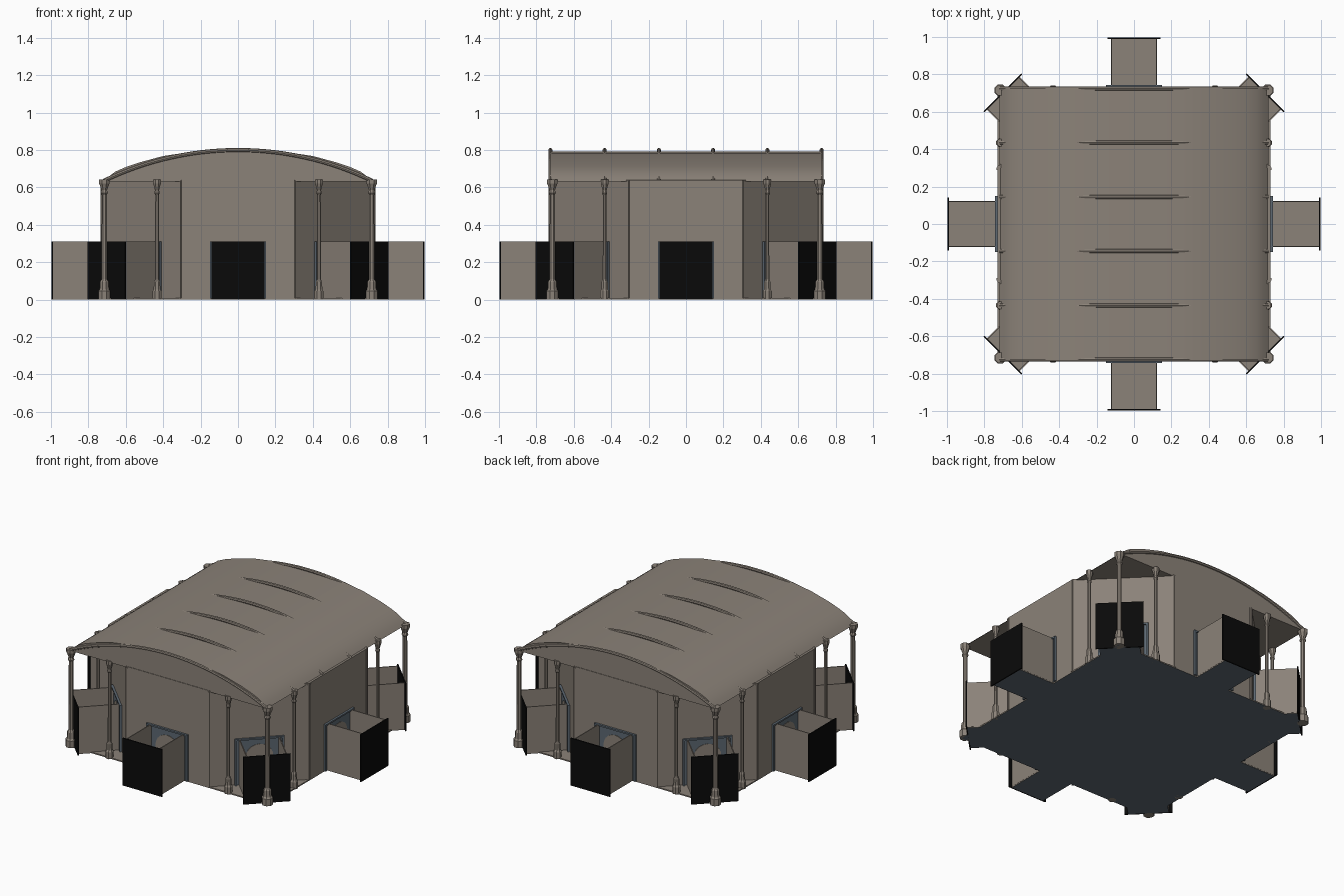
import bpy, bmesh, math
from mathutils import Matrix, Vector

if "Cube" in bpy.data.objects:
    bpy.data.objects.remove(bpy.data.objects["Cube"])


def material(name, rgb):
    m = bpy.data.materials.new(name)
    m.diffuse_color = (*rgb, 1)
    m.use_nodes = True
    m.node_tree.nodes["Principled BSDF"].inputs["Base Color"].default_value = m.diffuse_color
    return m


STONE = material("warm grey stone", (0.26, 0.225, 0.19))
SLATE = material("blue slate", (0.11, 0.14, 0.17))
BLACK = material("black", (0.003, 0.003, 0.003))


def finish(name, bm, mats, smooth=False):
    bmesh.ops.recalc_face_normals(bm, faces=bm.faces)
    me = bpy.data.meshes.new(name)
    if len(mats) > 1:  # second colour goes on the underside
        for f in bm.faces:
            f.material_index = 1 if f.normal.z < -0.5 else 0
    bm.to_mesh(me)
    bm.free()
    for m in mats:
        me.materials.append(m)
    ob = bpy.data.objects.new(name, me)
    bpy.context.collection.objects.link(ob)
    if smooth:
        bpy.ops.object.select_all(action='DESELECT')
        ob.select_set(True)
        bpy.context.view_layer.objects.active = ob
        bpy.ops.object.shade_smooth_by_angle(angle=math.radians(35))
    return ob


def box(bm, lo, hi, rot=None):
    lo, hi = Vector(lo), Vector(hi)
    mat = Matrix.Translation((lo + hi) / 2) @ Matrix.Diagonal((*(hi - lo), 1))
    bmesh.ops.create_cube(bm, size=1, matrix=(rot or Matrix()) @ mat)


def boxes(name, parts, mats, rot=None):
    bm = bmesh.new()
    for lo, hi in parts:
        box(bm, lo, hi, rot)
    return finish(name, bm, mats)


# Floor slab
boxes("floor", [((-0.73, -0.73, 0), (0.73, 0.73, 0.008))], [STONE, SLATE])

# Eight identical wall bays, each with an open-topped porch
W, E = 0.73, 0.988
for k in range(8):
    R = Matrix.Rotation(k * math.pi / 4, 4, 'Z')
    boxes(f"wall_{k}", [((-0.302, -W, 0.005), (0.302, -W + 0.015, 0.64))], [STONE], R)
    boxes(f"wall_trim_{k}", [((s * 0.295 - 0.006, -W - 0.004, 0.005),
                              (s * 0.295 + 0.006, -W, 0.634)) for s in (-1, 1)], [STONE], R)
    boxes(f"porch_floor_{k}", [((-0.122, -E, 0), (0.122, -0.70, 0.009))], [STONE, SLATE], R)
    boxes(f"porch_sides_{k}", [((s * 0.12 - 0.003, -E, 0.005),
                                (s * 0.12 + 0.003, -W, 0.31)) for s in (-1, 1)], [STONE], R)
    boxes(f"porch_end_{k}", [((-0.143, -0.996, 0), (0.143, -E, 0.312))], [BLACK], R)
    # Door panel and frame
    boxes(f"door_{k}", [((-0.14, -W - 0.004, 0.008), (0.14, -W, 0.30)),
                        ((-0.15, -W - 0.014, 0.005), (-0.138, -W, 0.312)),
                        ((0.138, -W - 0.014, 0.005), (0.15, -W, 0.312)),
                        ((-0.15, -W - 0.014, 0.302), (0.15, -W, 0.312))], [SLATE], R)
    # Round-headed inset on the door
    bm = bmesh.new()
    pts = [(-0.085, 0.01), (0.085, 0.01)]
    pts += [(0.085 * math.cos(a * math.pi / 10), 0.185 + 0.085 * math.sin(a * math.pi / 10))
            for a in range(11)]
    f = bm.faces.new([bm.verts.new(R @ Vector((x, -W - 0.005, z))) for x, z in pts])
    out = bmesh.ops.extrude_face_region(bm, geom=[f])
    push = R @ Vector((0, -0.003, 0))
    for v in out["geom"]:
        if isinstance(v, bmesh.types.BMVert):
            v.co += push
    finish(f"door_arch_{k}", bm, [STONE])

# Vaulted roof with gable ends and soffit
half = [(0.718, 0.632), (0.695, 0.655), (0.655, 0.685), (0.60, 0.709), (0.53, 0.733),
        (0.40, 0.768), (0.30, 0.783), (0.25, 0.788), (0.12, 0.792), (0, 0.793)]
profile = half + [(-x, z) for x, z in half[-2::-1]]
bm = bmesh.new()
ends = [[bm.verts.new((x, y, z)) for x, z in profile] for y in (-0.727, 0.727)]
n = len(profile)
for i in range(n):
    j = (i + 1) % n
    bm.faces.new((ends[0][i], ends[0][j], ends[1][j], ends[1][i]))
for e in ends:
    bm.faces.new(e)
finish("roof", bm, [STONE], smooth=True)

# Arched roof ribs
SPAN, RISE = 0.718, 0.165
RAD = (SPAN ** 2 + RISE ** 2) / (2 * RISE)
ANG = math.asin(SPAN / RAD)
for r in range(6):
    y = -0.725 + r * 0.29
    bm = bmesh.new()
    rings = []
    for i in range(33):
        a = ANG * (i / 16 - 1)
        rings.append([])
        for s in range(8):
            t = s * math.pi / 4
            q = RAD + 0.011 * math.sin(t)
            rings[-1].append(bm.verts.new((q * math.sin(a), y + 0.011 * math.cos(t),
                                           0.80 - RAD + q * math.cos(a))))
    for p, q in zip(rings, rings[1:]):
        for s in range(8):
            bm.faces.new((p[s], p[(s + 1) % 8], q[(s + 1) % 8], q[s]))
    bm.faces.new(rings[0])
    bm.faces.new(rings[-1])
    finish(f"roof_rib_{r}", bm, [STONE], smooth=True)

# Columns: flared base, slim shaft, spreading capital
COLUMN = [(0.030, 0), (0.030, 0.045), (0.023, 0.055), (0.021, 0.095), (0.013, 0.11),
          (0.0125, 0.56), (0.018, 0.57), (0.014, 0.585), (0.022, 0.61), (0.026, 0.62),
          (0.026, 0.642)]


def column(name, x, y, scale):
    bm = bmesh.new()
    rings = [[bm.verts.new((x + r * scale * math.cos((s + 0.5) * math.pi / 4),
                            y + r * scale * math.sin((s + 0.5) * math.pi / 4), z))
              for s in range(8)] for r, z in COLUMN]
    for p, q in zip(rings, rings[1:]):
        for s in range(8):
            bm.faces.new((p[s], p[(s + 1) % 8], q[(s + 1) % 8], q[s]))
    bm.faces.new(rings[0])
    bm.faces.new(rings[-1])
    finish(name, bm, [STONE])


for sx in (-1, 1):
    for sy in (-1, 1):
        tag = ("left" if sx < 0 else "right") + ("_front" if sy < 0 else "_back")
        column("corner_column_" + tag, sx * 0.715, sy * 0.715, 1.15)
        column("end_column_" + tag, sx * 0.433, sy * 0.718, 0.85)
        column("side_column_" + tag, sx * 0.713, sy * 0.435, 0.85)
